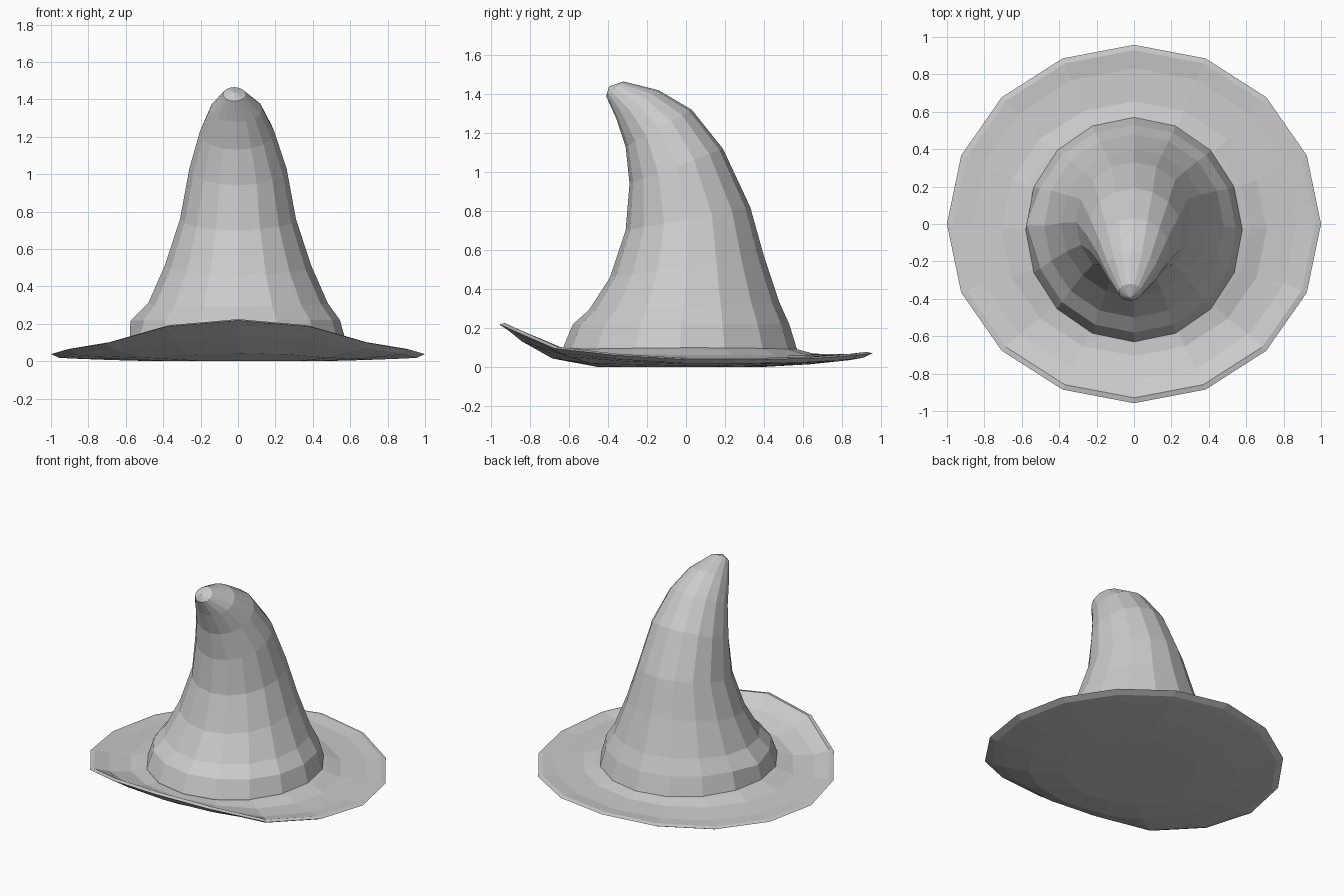
import bpy
from math import sin, cos, tau

if "Cube" in bpy.data.objects:
    bpy.data.objects.remove(bpy.data.objects["Cube"])

SIDES = 16


def loft(name, rings, cap_point=None, close_end=False):
    """Skin a list of equal-length point rings into one flat-shaded mesh."""
    verts = [p for ring in rings for p in ring]
    faces = []
    for k in range(len(rings) - 1):
        a, b = k * SIDES, (k + 1) * SIDES
        for i in range(SIDES):
            j = (i + 1) % SIDES
            faces.append((a + i, a + j, b + j, b + i))
    last = (len(rings) - 1) * SIDES
    if close_end:
        faces.append(tuple(range(last, last + SIDES)))
    if cap_point:
        verts.append(cap_point)
        for i in range(SIDES):
            faces.append((last + i, last + (i + 1) % SIDES, len(verts) - 1))
    mesh = bpy.data.meshes.new(name)
    mesh.from_pydata(verts, [], faces)
    mesh.update()
    obj = bpy.data.objects.new(name, mesh)
    bpy.context.collection.objects.link(obj)
    return obj


# Crown: leaning rings as (front y, front z, back y, back z, half width, x shift)
crown_profile = [
    (-.63, .06, .57, .06, .585, 0),
    (-.63, .10, .57, .09, .58, 0),
    (-.58, .22, .53, .22, .545, 0),
    (-.50, .29, .48, .33, .48, 0),
    (-.39, .46, .40, .57, .39, 0),
    (-.31, .70, .33, .82, .31, 0),
    (-.29, .94, .19, 1.12, .26, 0),
    (-.31, 1.13, .03, 1.32, .20, -.005),
    (-.36, 1.28, -.14, 1.42, .14, -.01),
    (-.41, 1.39, -.32, 1.465, .06, -.02),
]
crown_rings = []
for fy, fz, by, bz, w, dx in crown_profile:
    ring = []
    for i in range(SIDES):
        a = tau * i / SIDES
        t = (1 - cos(a)) / 2
        ring.append((dx + w * sin(a), fy + (by - fy) * t, fz + (bz - fz) * t))
    crown_rings.append(ring)

# Small bulge on the left of the crown's lower band
x, y, z = crown_rings[2][12]
crown_rings[2][12] = (x - .03, y + .02, z - .005)
loft("crown", crown_rings, cap_point=(-.02, -.395, 1.44))

# Brim: rings as (radius, level height, share of edge lift), top to underside
brim_profile = [
    (.57, .10, 0), (.62, .09, .02), (.71, .06, .22), (.87, .045, .55),
    (.97, .042, 1), (1.0, .035, 1), (.955, .015, .95), (.88, .012, .65),
    (.69, .006, .2), (.45, 0, 0),
]
# Edge lift from the front round to the back
lift = [.183, .15, .06, .025, .003, .003, .01, .025, .035]
brim_rings = []
for r, h, share in brim_profile:
    shift = -.025 if r < .75 else 0
    ring = []
    for i in range(SIDES):
        a = tau * i / SIDES
        up = lift[min(i, SIDES - i)] * share
        ring.append((r * sin(a), -.958 * r * cos(a) + shift, h + up))
    brim_rings.append(ring)
loft("brim", brim_rings, close_end=True)

# Make all faces point outward
import bmesh
for obj in bpy.context.collection.objects:
    bm = bmesh.new()
    bm.from_mesh(obj.data)
    bmesh.ops.recalc_face_normals(bm, faces=bm.faces)
    bm.to_mesh(obj.data)
    bm.free()
